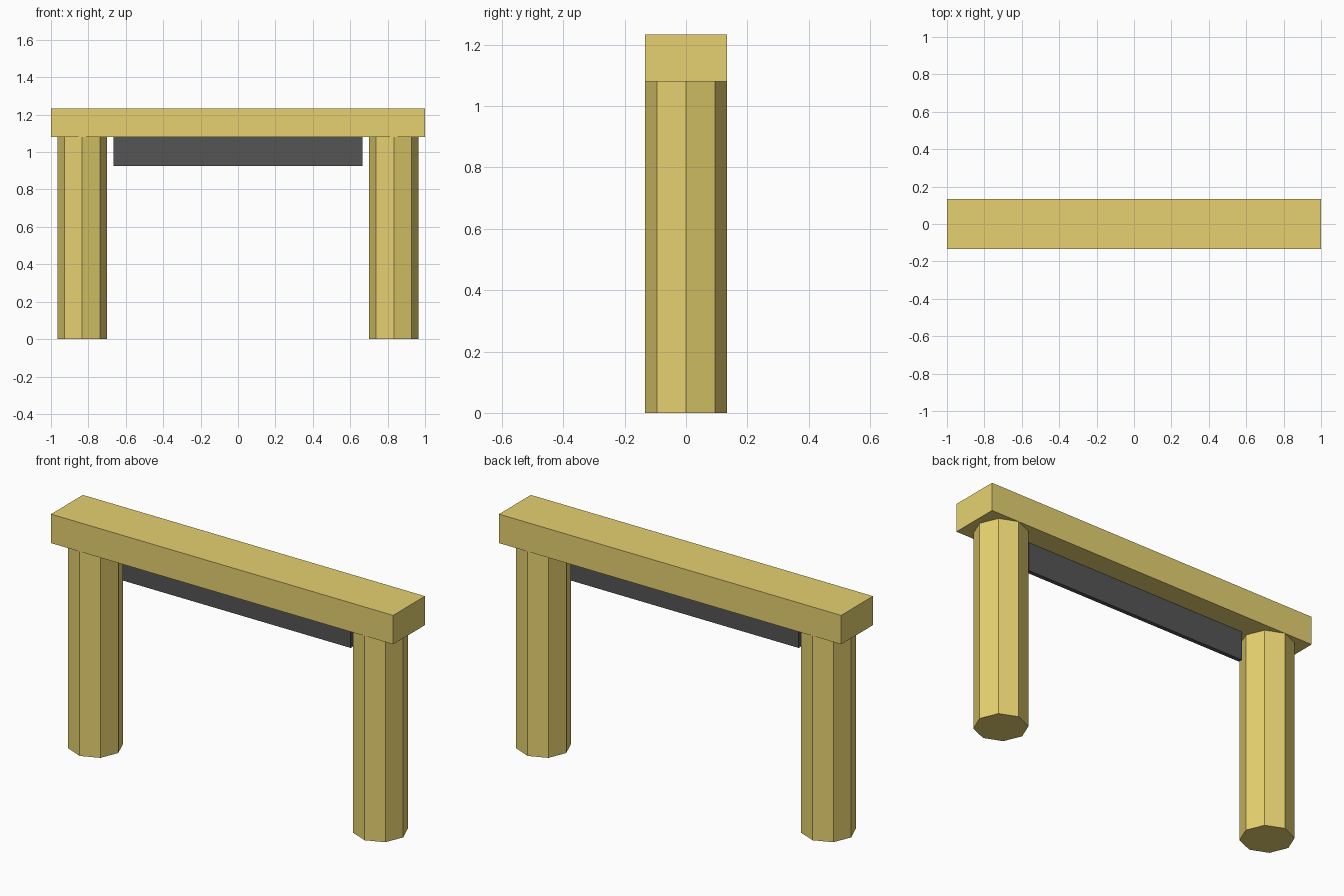
import bpy
from math import radians

if "Cube" in bpy.data.objects:
    bpy.data.objects.remove(bpy.data.objects["Cube"])


def material(name, color):
    m = bpy.data.materials.new(name)
    m.diffuse_color = color
    m.use_nodes = True
    m.node_tree.nodes["Principled BSDF"].inputs["Base Color"].default_value = m.diffuse_color
    return m


yellow = material("yellow_paint", (0.79, 0.64, 0.16, 1))
dark = material("dark_panel", (0.09, 0.09, 0.09, 1))


def finish(name, mat):
    ob = bpy.context.object
    ob.name = name
    ob.data.materials.append(mat)
    return ob


def box(name, size, z_bottom, mat):
    bpy.ops.mesh.primitive_cube_add(size=1, location=(0, 0, z_bottom + size[2] / 2))
    ob = finish(name, mat)
    ob.scale = size
    bpy.ops.object.transform_apply(location=False, rotation=False, scale=True)
    return ob


POST_R = 0.133
POST_H = 1.08

# Octagonal posts, corners pointing along x and y
for side, x in (("left", -0.833), ("right", 0.833)):
    bpy.ops.mesh.primitive_cylinder_add(vertices=8, radius=POST_R, depth=POST_H,
                                        location=(x, 0, POST_H / 2))
    finish(side + "_post", yellow)

# Crossbeam as deep as the posts
box("crossbeam", (2.0, 2 * POST_R, 0.153), POST_H, yellow)

# Thin dark panel hanging under the beam
box("hanging_panel", (1.333, 0.022, 0.155), POST_H - 0.155, dark)
